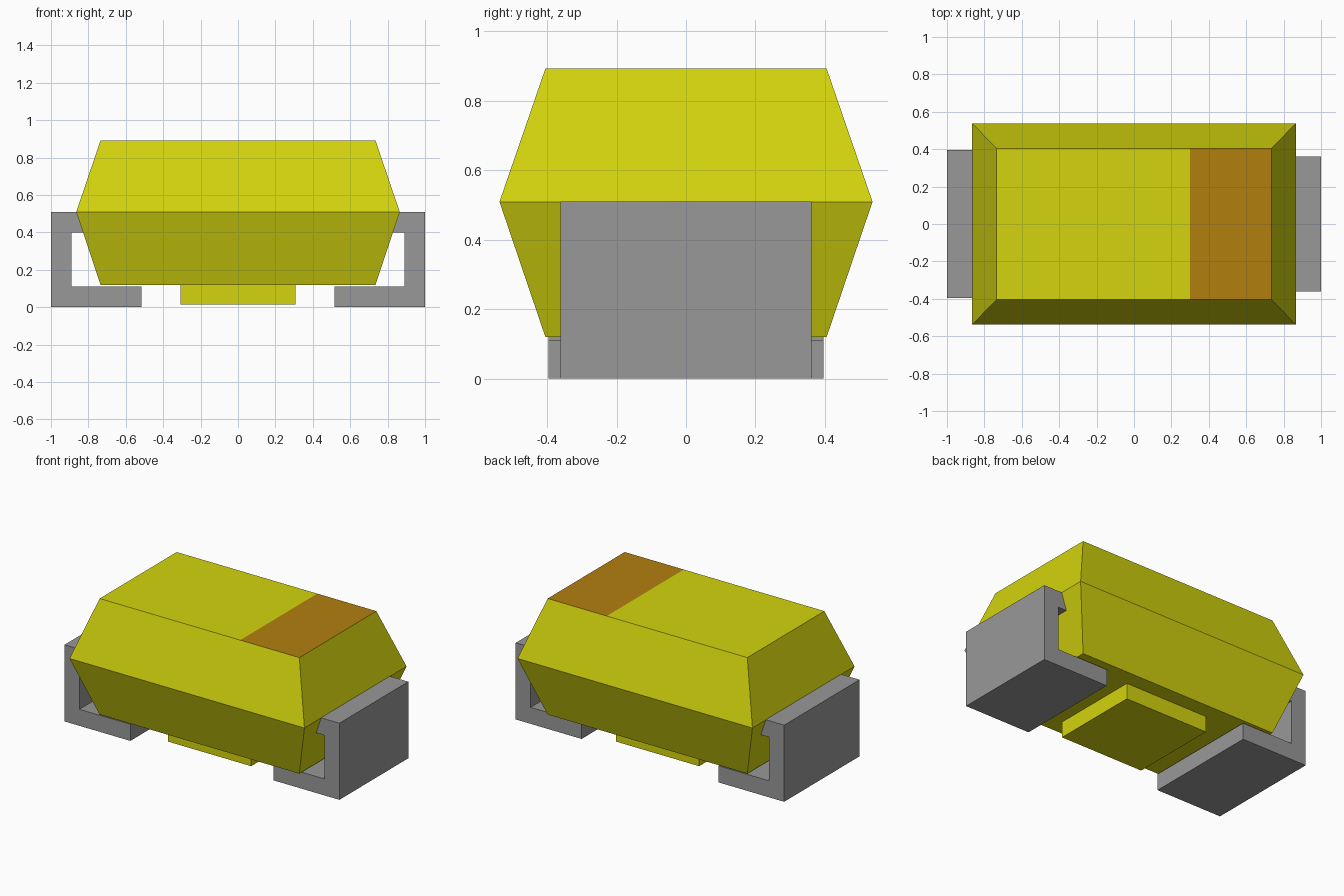
import bpy
import bmesh

cube = bpy.data.objects.get("Cube")
if cube:
    bpy.data.objects.remove(cube, do_unlink=True)


def material(name, srgb):
    """Flat colour from 0-255 display values."""
    rgb = [((c / 255 + 0.055) / 1.055) ** 2.4 if c > 10 else c / 3295 for c in srgb]
    mat = bpy.data.materials.new(name)
    mat.use_nodes = True
    mat.diffuse_color = (*rgb, 1)
    mat.node_tree.nodes["Principled BSDF"].inputs["Base Color"].default_value = (*rgb, 1)
    return mat


yellow = material("yellow", (211, 211, 14))
amber = material("amber", (178, 127, 15))
grey = material("grey", (152, 152, 152))


def finish(name, bm, *mats):
    bmesh.ops.recalc_face_normals(bm, faces=bm.faces)
    mesh = bpy.data.meshes.new(name)
    bm.to_mesh(mesh)
    bm.free()
    for mat in mats:
        mesh.materials.append(mat)
    obj = bpy.data.objects.new(name, mesh)
    bpy.context.collection.objects.link(obj)
    return obj


def loft(name, layers, *mats, cut_x=None):
    """Stack of centred rectangles (half x, half y, z), skinned and capped."""
    bm = bmesh.new()
    rings = [[bm.verts.new((sx * hx, sy * hy, z))
              for sx, sy in ((-1, -1), (1, -1), (1, 1), (-1, 1))]
             for hx, hy, z in layers]
    for low, high in zip(rings, rings[1:]):
        for i in range(4):
            j = (i + 1) % 4
            bm.faces.new((low[i], low[j], high[j], high[i]))
    bm.faces.new(rings[0][::-1])
    top = bm.faces.new(rings[-1])
    # Split the top face and colour the part beyond the cut
    if cut_x is not None:
        bmesh.ops.bisect_plane(bm, geom=[top, *top.edges, *top.verts],
                               plane_co=(cut_x, 0, 0), plane_no=(1, 0, 0))
        z_top = layers[-1][2]
        for face in bm.faces:
            if all(v.co.z > z_top - 0.001 and v.co.x > cut_x - 0.001 for v in face.verts):
                face.material_index = 1
    return finish(name, bm, *mats)


def terminal(name, side, half_width):
    """C-shaped lead wrapping from the body's waist to under its base."""
    profile = [(0.8, 0.51), (1, 0.51), (1, 0), (0.515, 0),
               (0.515, 0.11), (0.89, 0.11), (0.89, 0.4), (0.8, 0.4)]
    bm = bmesh.new()
    face = bm.faces.new([bm.verts.new((side * x, -half_width, z)) for x, z in profile])
    out = bmesh.ops.extrude_face_region(bm, geom=[face], use_keep_orig=True)
    moved = [v for v in out["geom"] if isinstance(v, bmesh.types.BMVert)]
    bmesh.ops.translate(bm, verts=moved, vec=(0, 2 * half_width, 0))
    return finish(name, bm, grey)


# Moulded body with a polarity band on top
loft("body", [(0.735, 0.405, 0.12), (0.865, 0.537, 0.509), (0.735, 0.405, 0.892)],
     yellow, amber, cut_x=0.3)

# Standoff pad under the body
loft("base_pad", [(0.307, 0.3, 0.015), (0.307, 0.3, 0.125)], yellow)

# Wrapped leads, the right one slightly wider
terminal("left_terminal", 1, 0.362)
terminal("right_terminal", -1, 0.396)
